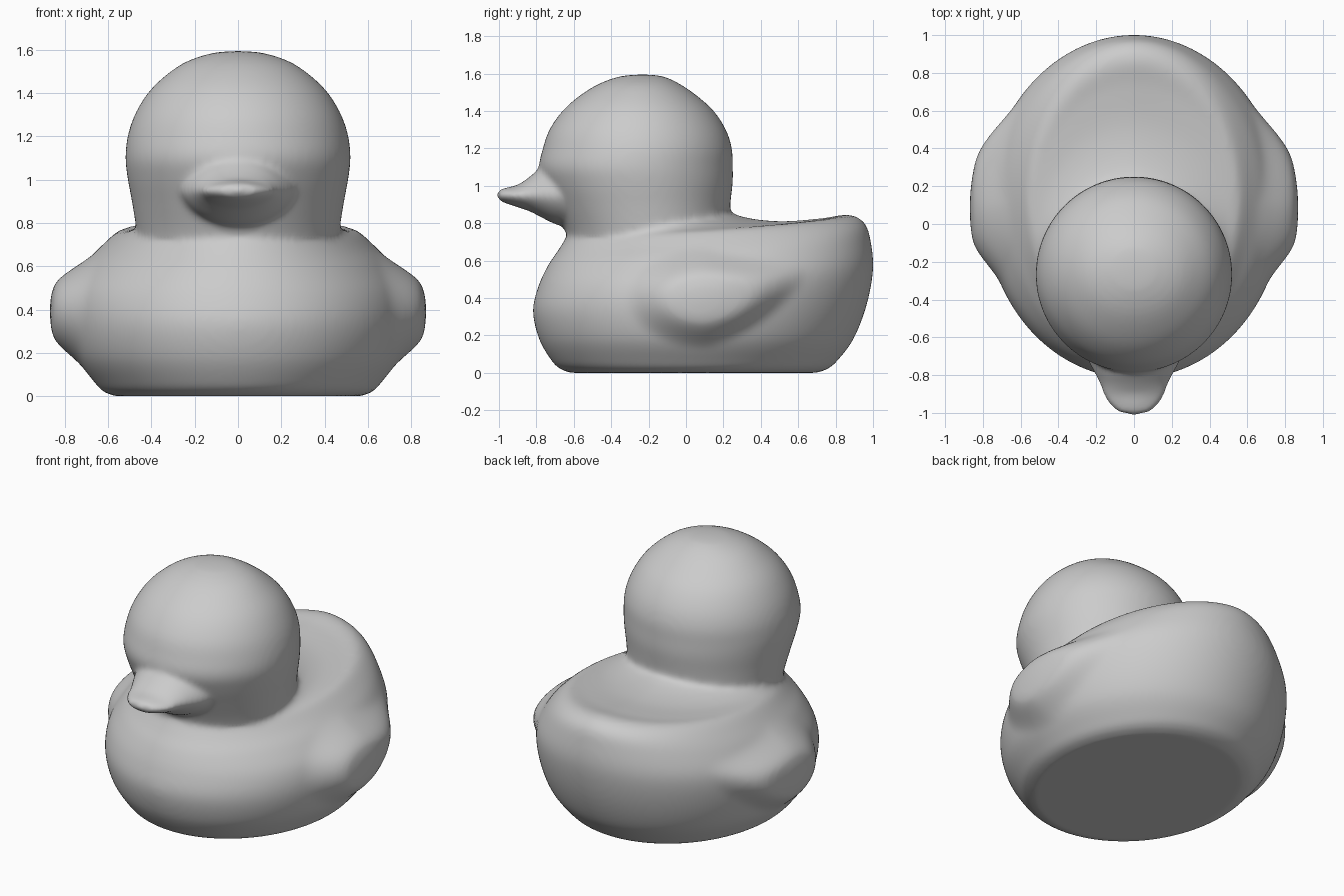
import bpy, bmesh, math

cube = bpy.data.objects.get("Cube")
if cube:
    bpy.data.objects.remove(cube, do_unlink=True)

grey = bpy.data.materials.new("plain grey")
grey.use_nodes = True
GREY = (0.6, 0.6, 0.6, 1)
grey.diffuse_color = GREY
grey.node_tree.nodes["Principled BSDF"].inputs["Base Color"].default_value = GREY


def refine(rows, steps):
    """Smooth in-between rows through the given section rows."""
    out = []
    last = len(rows) - 1
    for i in range(last):
        a, b, c, d = rows[max(i - 1, 0)], rows[i], rows[i + 1], rows[min(i + 2, last)]
        for s in range(steps):
            t = s / steps
            out.append([q + t * (r - p + t * (2*p - 5*q + 4*r - w + t * (3*q - p - 3*r + w))) / 2
                        for p, q, r, w in zip(a, b, c, d)])
    return out + [list(rows[-1])]


def loft(name, rows, point, sides=96, steps=6):
    """Skin closed rings, with point(row, angle) giving each vertex."""
    bm = bmesh.new()
    rings = [[bm.verts.new(point(row, math.tau * k / sides)) for k in range(sides)]
             for row in refine(rows, steps)]
    for lower, upper in zip(rings, rings[1:]):
        for k in range(sides):
            n = (k + 1) % sides
            bm.faces.new((lower[k], lower[n], upper[n], upper[k]))
    bm.faces.new(rings[0])
    bm.faces.new(rings[-1])
    bmesh.ops.recalc_face_normals(bm, faces=bm.faces)
    mesh = bpy.data.meshes.new(name)
    bm.to_mesh(mesh)
    bm.free()
    obj = bpy.data.objects.new(name, mesh)
    bpy.context.collection.objects.link(obj)
    mesh.materials.append(grey)
    return obj


def tilted_ring(row, a):
    """Ellipse with its own front and back heights, the sides dipping a little."""
    half, front, back, z_front, z_back = row
    t = (1 - math.cos(a)) / 2
    return (half * math.sin(a), back + (front - back) * t,
            z_back + (z_front - z_back) * t ** 0.65)


def wing_bulge(y, z):
    """Soft teardrop mask, round in front and rising to a tip behind."""
    u = (y - 0.1) / (0.5 if y > 0.1 else 0.38)
    rear = max(u, 0)
    d = math.hypot(u, (z - 0.40 - 0.12 * rear * rear) / (0.245 - 0.09 * rear))
    t = min(max((1.12 - d) / 0.65, 0), 1)
    return t * t * (3 - 2 * t)


def body_point(row, a):
    x, y, z = tilted_ring(row, a)
    return (x + math.copysign(0.082 * wing_bulge(y, z), x), y, z)


def beak_point(row, a):
    y, half, top, bottom = row
    s = math.sin(a)
    rise = top - 0.95 if s > 0 else 0.95 - bottom
    return (half * math.cos(a), y, 0.95 + rise * math.copysign(abs(s) ** 1.3, s))


# Body with raised tail, saddle and wings: half width, front y, back y, front z, back z
body_rows = [
    (0.57, -0.62, 0.70, 0, 0),
    (0.62, -0.67, 0.755, 0.02, 0.02),
    (0.66, -0.715, 0.805, 0.06, 0.06),
    (0.745, -0.785, 0.895, 0.18, 0.18),
    (0.785, -0.818, 0.965, 0.33, 0.36),
    (0.775, -0.79, 1.0, 0.46, 0.55),
    (0.70, -0.74, 0.988, 0.57, 0.70),
    (0.62, -0.69, 0.955, 0.645, 0.80),
    (0.56, -0.655, 0.87, 0.70, 0.845),
    (0.52, -0.64, 0.72, 0.725, 0.825),
    (0.49, -0.63, 0.50, 0.74, 0.81),
    (0.47, -0.62, 0.30, 0.75, 0.835),
    (0.42, -0.58, 0.15, 0.78, 0.90),
]
body = loft("body", body_rows, body_point, sides=160)

# Round head running down into the neck
head_rows = [
    (0.46, -0.62, 0.24, 0.68, 0.76),
    (0.475, -0.65, 0.235, 0.77, 0.87),
    (0.49, -0.70, 0.24, 0.88, 0.93),
    (0.51, -0.755, 0.25, 1.0, 1.02),
    (0.52, -0.785, 0.25, 1.1, 1.1),
    (0.51, -0.765, 0.245, 1.2, 1.2),
    (0.477, -0.73, 0.213, 1.3, 1.3),
    (0.417, -0.66, 0.148, 1.4, 1.4),
    (0.337, -0.57, 0.06, 1.48, 1.48),
    (0.24, -0.465, -0.035, 1.545, 1.545),
    (0.12, -0.35, -0.125, 1.585, 1.585),
    (0.01, -0.24, -0.22, 1.595, 1.595),
]
head = loft("head", head_rows, tilted_ring)

# Flat beak flaring back into the face: y, half width, top z, bottom z
beak_rows = [
    (-0.60, 0.28, 1.15, 0.77),
    (-0.70, 0.255, 1.13, 0.795),
    (-0.79, 0.21, 1.085, 0.84),
    (-0.84, 0.185, 1.045, 0.865),
    (-0.90, 0.165, 1.005, 0.885),
    (-0.96, 0.13, 0.99, 0.905),
    (-0.995, 0.085, 0.98, 0.92),
    (-1.01, 0.02, 0.96, 0.94),
]
beak = loft("beak", beak_rows, beak_point, sides=64)

# Fuse the parts into one moulded skin with soft creases
bpy.ops.object.select_all(action='DESELECT')
for part in (body, head, beak):
    part.select_set(True)
bpy.context.view_layer.objects.active = body
bpy.ops.object.join()
body.name = "body_with_head_and_beak"
skin = body.modifiers.new("fuse", 'REMESH')
skin.mode = 'VOXEL'
skin.voxel_size = 0.016
skin.use_smooth_shade = True
soften = body.modifiers.new("soften", 'SMOOTH')
soften.factor = 0.5
soften.iterations = 10
